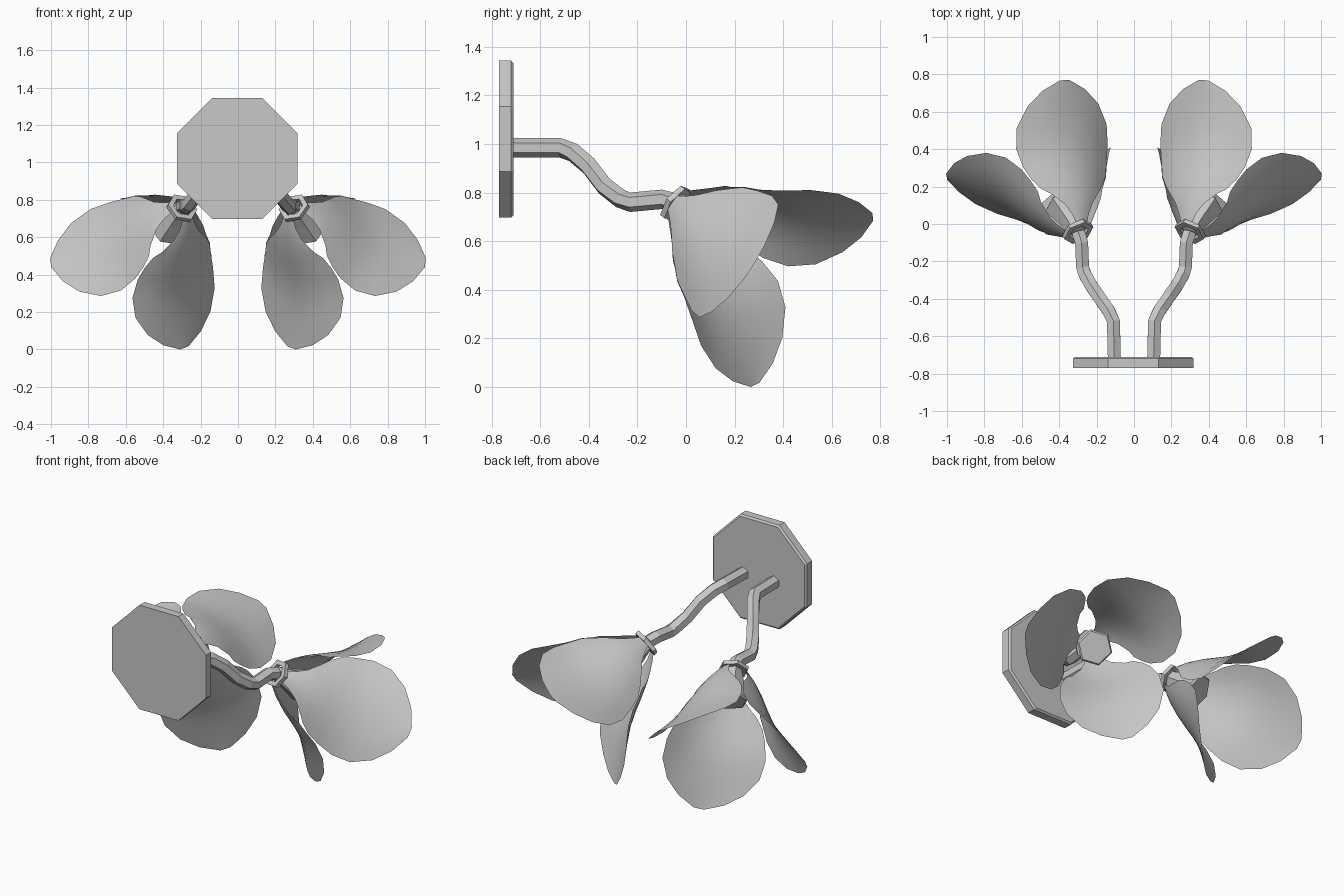
import bpy
import bmesh
from math import cos, sin, pi, radians
from mathutils import Vector, Matrix

old = bpy.data.objects.get("Cube")
if old:
    bpy.data.objects.remove(old, do_unlink=True)

grey = bpy.data.materials.new("plain grey")
grey.use_nodes = True
grey.diffuse_color = (0.58, 0.58, 0.58, 1)
grey.node_tree.nodes["Principled BSDF"].inputs["Base Color"].default_value = (0.58, 0.58, 0.58, 1)


def finish(name, bm, smooth=False):
    """Turn a bmesh into a named grey object."""
    bmesh.ops.remove_doubles(bm, verts=bm.verts, dist=0.0005)
    bmesh.ops.recalc_face_normals(bm, faces=bm.faces)
    mesh = bpy.data.meshes.new(name)
    bm.to_mesh(mesh)
    bm.free()
    mesh.materials.append(grey)
    obj = bpy.data.objects.new(name, mesh)
    bpy.context.collection.objects.link(obj)
    if smooth:
        bpy.ops.object.select_all(action='DESELECT')
        obj.select_set(True)
        bpy.context.view_layer.objects.active = obj
        bpy.ops.object.shade_smooth_by_angle(angle=radians(60))


def loft(name, rows, wrap=False, smooth=False):
    """Skin a grid of points; wrap closes each row into a ring."""
    bm = bmesh.new()
    grid = [[bm.verts.new(p) for p in row] for row in rows]
    count = len(rows[0])
    for low, high in zip(grid, grid[1:]):
        for i in range(count if wrap else count - 1):
            j = (i + 1) % count
            bm.faces.new((low[i], low[j], high[j], high[i]))
    finish(name, bm, smooth)


# Octagonal wall plate with a small chamfer on its back rim
def octagon(apothem, y):
    r = apothem / cos(pi / 8)
    return [(r * cos(a) - 0.004, y, 1.02 + r * sin(a))
            for a in [pi / 8 + k * pi / 4 for k in range(8)]]


loft("wall_plate", [octagon(0, -0.77), octagon(0.323, -0.77), octagon(0.323, -0.72),
                    octagon(0.313, -0.71), octagon(0, -0.71)], wrap=True)

# Petal stations: midrib (along, out), edge (along, out), half width
STATIONS = [
    ((0.00, 0.060), (0.00, 0.055), 0.03),
    ((0.05, 0.100), (0.05, 0.09), 0.055),
    ((0.10, 0.135), (0.10, 0.115), 0.09),
    ((0.15, 0.163), (0.165, 0.13), 0.155),
    ((0.19, 0.185), (0.205, 0.125), 0.192),
    ((0.24, 0.207), (0.26, 0.14), 0.235),
    ((0.30, 0.235), (0.33, 0.16), 0.263),
    ((0.38, 0.275), (0.42, 0.21), 0.29),
    ((0.455, 0.325), (0.50, 0.29), 0.285),
    ((0.535, 0.388), (0.57, 0.38), 0.225),
    ((0.60, 0.445), (0.62, 0.445), 0.135),
    ((0.65, 0.490), (0.65, 0.49), 0.03),
]
STEM = [(0.105, -0.73, 0.985), (0.11, -0.52, 0.985), (0.135, -0.465, 0.965),
        (0.18, -0.40, 0.91), (0.225, -0.335, 0.825), (0.262, -0.27, 0.775),
        (0.275, -0.23, 0.76), (0.28, -0.10, 0.772), (0.297, -0.045, 0.758)]

for side, label in ((1, "left"), (-1, "right")):
    def flip(v):
        return Vector((v[0] * side, v[1], v[2]))

    # Flower frame: axis runs outward, back and down
    origin = Vector((0.30, -0.04, 0.755))
    axis = Vector((0.389, 0.731, -0.561)).normalized()
    out = Vector((0.911, -0.370, 0.148))
    out = (out - axis * out.dot(axis)).normalized()
    across = axis.cross(out)

    def place(along, radial, width, turn=0.0):
        p = axis * along + out * radial + across * width
        return flip(origin + Matrix.Rotation(turn, 3, axis) @ p)

    def hexagon(along, r):
        return [place(along, r * cos(k * pi / 3), r * sin(k * pi / 3)) for k in range(6)]

    # Bent six-sided stem
    points = [Vector(p) for p in STEM]
    rows = []
    for i, p in enumerate(points):
        a, b = points[max(i - 1, 0)], points[min(i + 1, len(points) - 1)]
        d = (b - a).normalized()
        sideways = d.cross(Vector((0, 0, 1))).normalized()
        up = sideways.cross(d)
        rows.append([flip(p + 0.04 * (sideways * cos(t) + up * sin(t)))
                     for t in [pi / 6 + k * pi / 3 for k in range(6)]])
    loft(label + "_stem", [[flip(points[0])] * 6] + rows + [[flip(points[-1])] * 6], wrap=True)

    # Hexagonal collar and flared lamp socket
    loft(label + "_collar", [hexagon(a, r) for a, r in
         ((-0.012, 0.055), (-0.012, 0.085), (0.012, 0.085), (0.012, 0.055), (-0.012, 0.055))],
         wrap=True)
    loft(label + "_socket", [hexagon(a, r) for a, r in
         ((-0.01, 0), (0, 0.045), (0.09, 0.07), (0.2, 0.105), (0.21, 0.095), (0.21, 0))],
         wrap=True)

    # Three cupped petals around the axis
    for n in range(3):
        rows = []
        for mid, edge, half in STATIONS:
            row = []
            for k in range(-4, 5):
                q = k / 4
                along = mid[0] + (edge[0] - mid[0]) * q * q
                radial = mid[1] + (edge[1] - mid[1]) * q * q
                row.append(place(along, radial, half * q, n * 2 * pi / 3))
            rows.append(row)
        loft(f"{label}_petal_{n + 1}", rows, smooth=True)
